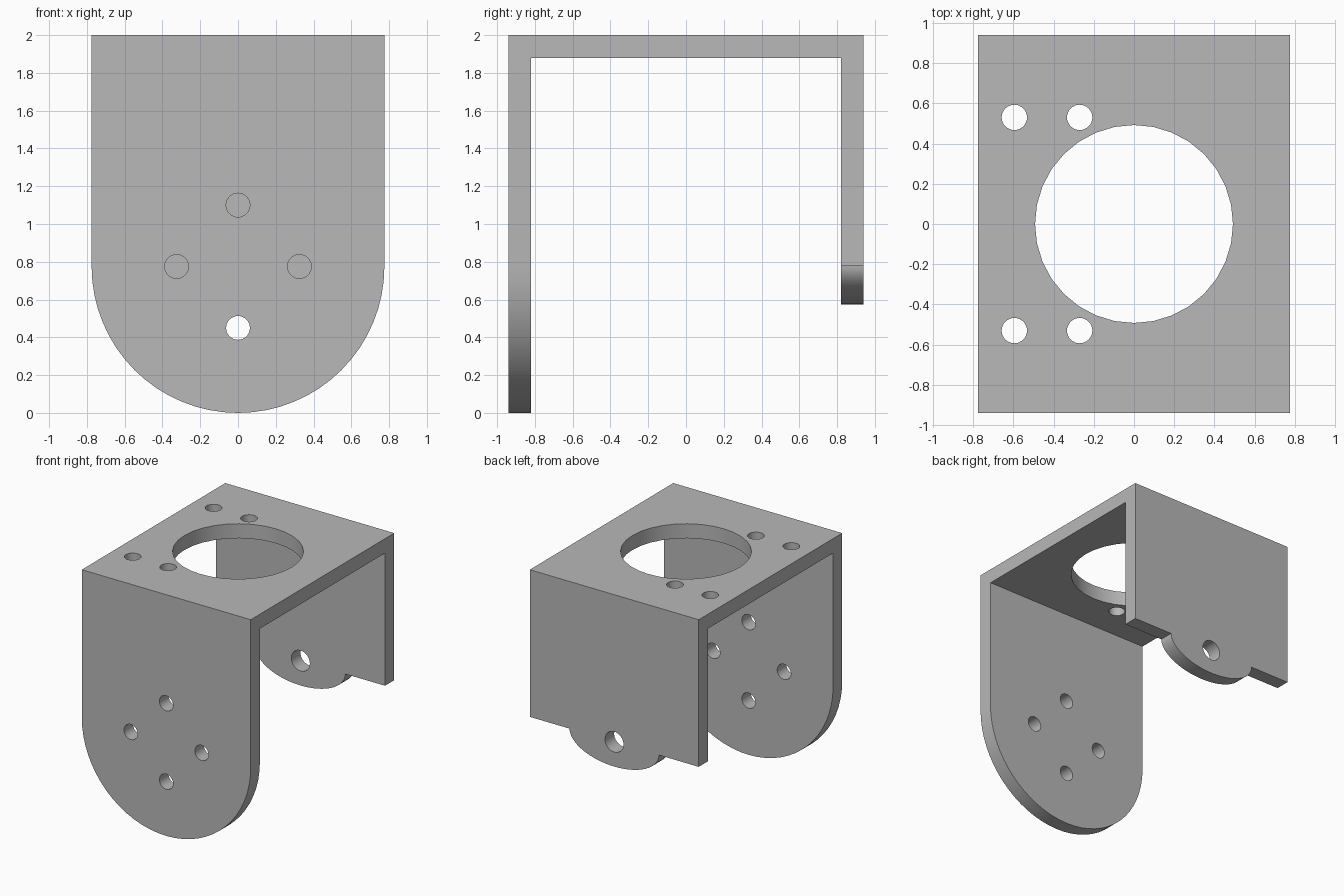
import bpy, bmesh
from math import pi, sin, cos
from mathutils import Vector

cube = bpy.data.objects.get("Cube")
if cube:
    bpy.data.objects.remove(cube, do_unlink=True)

W, D, H, T = 0.775, 0.94, 2.0, 0.12     # half width, half depth, height, sheet thickness
HOLE = 0.063

grey = bpy.data.materials.new("plain grey")
grey.use_nodes = True
grey.diffuse_color = (0.48, 0.48, 0.48, 1)
grey.node_tree.nodes["Principled BSDF"].inputs["Base Color"].default_value = grey.diffuse_color


def prism(name, outline, axis, start, end):
    """Extrude a 2D outline along an axis; the outline uses the other two axes in order."""
    i = "xyz".index(axis)

    def point(a, b):
        co = [a, b]
        co.insert(i, start)
        return co

    bm = bmesh.new()
    face = bm.faces.new([bm.verts.new(point(a, b)) for a, b in outline])
    shift = Vector((0, 0, 0))
    shift[i] = end - start
    out = bmesh.ops.extrude_face_region(bm, geom=[face])
    moved = [g for g in out["geom"] if isinstance(g, bmesh.types.BMVert)]
    bmesh.ops.translate(bm, verts=moved, vec=shift)
    bmesh.ops.recalc_face_normals(bm, faces=bm.faces)
    mesh = bpy.data.meshes.new(name)
    bm.to_mesh(mesh)
    bm.free()
    obj = bpy.data.objects.new(name, mesh)
    bpy.context.collection.objects.link(obj)
    return obj


def arc(cx, cy, rx, ry, a0, a1, n):
    return [(cx + rx * cos(a0 + (a1 - a0) * k / n),
             cy + ry * sin(a0 + (a1 - a0) * k / n)) for k in range(n + 1)]


def circle(cx, cy, r, n=32):
    return arc(cx, cy, r, r, 0, 2 * pi, n)[:-1]


def leg_trim(name, z, rx, rz, start, end):
    """Cutter that leaves a rounded tongue hanging below height z."""
    lower = arc(0, z, rx, rz, pi, 2 * pi, 32)
    return prism(name, lower + [(1, z), (1, -0.3), (-1, -0.3), (-1, z)], "y", start, end)


# Folded sheet: front leg, top plate and back leg in one U profile
low = -0.1
profile = [(-D, low), (-D, H), (D, H), (D, low),
           (D - T, low), (D - T, H - T), (T - D, H - T), (T - D, low)]
bracket = prism("bracket", profile, "x", -W, W)
bracket.data.materials.append(grey)

# Leg ends: full round at the front, shallow tab at the back
cutters = [leg_trim("front_leg_trim", W, W, W, -1.2, -0.4),
           leg_trim("back_leg_trim", 0.78, 0.41, 0.205, 0.4, 1.2)]

# Top plate holes
cutters.append(prism("large_hole", circle(0, 0, 0.492), "z", 1.7, 2.2))
for x in (-0.595, -0.27):
    for y in (-0.53, 0.53):
        cutters.append(prism("top_hole", circle(x, y, HOLE), "z", 1.7, 2.2))

# Front leg holes in a diamond, one pivot hole in the back leg
for x, z in ((0, 1.1), (0, 0.45), (-0.325, W), (0.325, W)):
    cutters.append(prism("front_hole", circle(x, z, HOLE), "y", -1.2, -0.4))
cutters.append(prism("pivot_hole", circle(0, 0.78, 0.085), "y", 0.4, 1.2))

# Apply the cuts
bpy.ops.object.select_all(action="DESELECT")
bracket.select_set(True)
bpy.context.view_layer.objects.active = bracket
for cutter in cutters:
    mod = bracket.modifiers.new("cut", "BOOLEAN")
    mod.operation = "DIFFERENCE"
    mod.solver = "EXACT"
    mod.object = cutter
    bpy.ops.object.modifier_apply(modifier=mod.name)
    bpy.data.objects.remove(cutter, do_unlink=True)

bpy.ops.object.shade_smooth_by_angle(angle=pi / 6)
